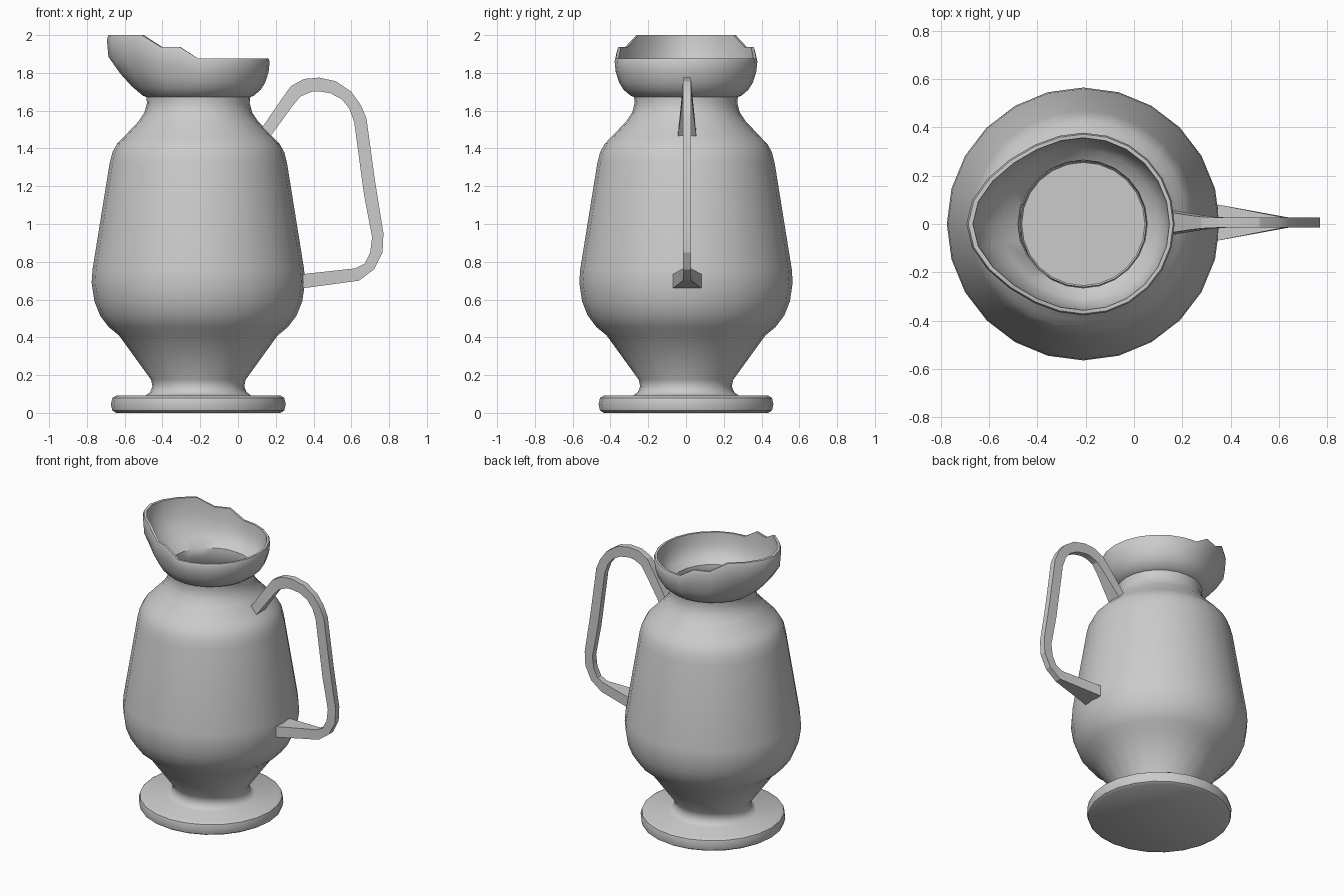
import bpy
import bmesh
from math import sin, cos, pi, radians

if "Cube" in bpy.data.objects:
    bpy.data.objects.remove(bpy.data.objects["Cube"])

SIDES = 24
AXIS_X = -0.21
BOWL_Z, RIM_Z = 1.68, 1.875

clay = bpy.data.materials.new("grey_clay")
clay.use_nodes = True
grey = (0.6, 0.6, 0.6, 1)
clay.diffuse_color = grey
clay.node_tree.nodes["Principled BSDF"].inputs["Base Color"].default_value = grey


def finish(name, bm, angle):
    bmesh.ops.recalc_face_normals(bm, faces=bm.faces)
    mesh = bpy.data.meshes.new(name)
    bm.to_mesh(mesh)
    bm.free()
    mesh.materials.append(clay)
    obj = bpy.data.objects.new(name, mesh)
    bpy.context.collection.objects.link(obj)
    bpy.ops.object.select_all(action='DESELECT')
    obj.select_set(True)
    bpy.context.view_layer.objects.active = obj
    bpy.ops.object.shade_smooth_by_angle(angle=radians(angle))
    return obj


def spout(r, z, i):
    """Pull the left half of the bowl out and up in steps."""
    a = 2 * pi * i / SIDES
    x, y = r * cos(a), r * sin(a)
    t = min(1, max(0, (z - BOWL_Z) / (RIM_Z - BOWL_Z)))
    if x < -0.001 and t > 0:
        x *= 1 + 0.28 * min(1, 1.6 * t) * cos(a) ** 2
        steps = abs(i - SIDES // 2)
        z += t * (0.125 if steps <= 3 else 0.062)
    return AXIS_X + x, y, z


def lathe(name, profile, angle):
    bm = bmesh.new()
    rings = [[bm.verts.new(spout(r, z, i)) for i in range(SIDES)] for r, z in profile]
    for low, high in zip(rings, rings[1:]):
        for i in range(SIDES):
            j = (i + 1) % SIDES
            bm.faces.new((low[i], low[j], high[j], high[i]))
    bm.faces.new(rings[0])
    bm.faces.new(rings[-1])
    return finish(name, bm, angle)


# Jug: foot, waist, belly, shoulder, neck and bowl, then back down inside
foot = [(0.435, 0), (0.455, 0.012), (0.463, 0.045), (0.455, 0.08), (0.435, 0.092)]
waist = [(0.28, 0.092), (0.255, 0.11), (0.243, 0.14), (0.25, 0.175)]
belly = [(0.42, 0.41), (0.475, 0.455), (0.52, 0.515), (0.55, 0.59), (0.565, 0.69), (0.56, 0.76)]
shoulder = [(0.47, 1.32), (0.455, 1.38), (0.43, 1.425), (0.40, 1.455)]
neck = [(0.315, 1.545), (0.285, 1.59), (0.272, 1.64), (0.275, 1.672)]
bowl = [(0.295, 1.68), (0.33, 1.71), (0.355, 1.75), (0.372, 1.805), (0.378, 1.86), (0.372, 1.875)]
inside = [(0.357, 1.875), (0.351, 1.81), (0.335, 1.76), (0.31, 1.72), (0.265, 1.69), (0.26, 1.64),
          (0.30, 1.545), (0.42, 1.41), (0.45, 1.32), (0.545, 0.69), (0.50, 0.52), (0.255, 0.205)]
lathe("jug_body", foot + waist + belly + shoulder + neck + bowl + inside, 40)

# Handle: pairs of outer and inner points with a half width
handle = [
    ((0.10, 1.47), (0.165, 1.455), 0.05),
    ((0.23, 1.66), (0.285, 1.62), 0.03),
    ((0.28, 1.73), (0.33, 1.675), 0.024),
    ((0.35, 1.768), (0.39, 1.70), 0.021),
    ((0.43, 1.775), (0.43, 1.702), 0.021),
    ((0.52, 1.755), (0.49, 1.692), 0.021),
    ((0.60, 1.70), (0.55, 1.66), 0.021),
    ((0.65, 1.63), (0.59, 1.61), 0.021),
    ((0.68, 1.56), (0.615, 1.54), 0.021),
    ((0.725, 1.23), (0.668, 1.15), 0.021),
    ((0.77, 0.95), (0.71, 0.93), 0.021),
    ((0.765, 0.85), (0.70, 0.85), 0.021),
    ((0.72, 0.76), (0.67, 0.79), 0.021),
    ((0.64, 0.70), (0.62, 0.765), 0.021),
    ((0.345, 0.66), (0.345, 0.735), 0.075),
]
bm = bmesh.new()
sections = []
for (ox, oz), (ix, iz), w in handle:
    corners = ((ox, -w, oz), (ox, w, oz), (ix, w, iz), (ix, -w, iz))
    sections.append([bm.verts.new((x, y + 0.006, z)) for x, y, z in corners])
for a, b in zip(sections, sections[1:]):
    for i in range(4):
        j = (i + 1) % 4
        bm.faces.new((a[i], a[j], b[j], b[i]))
bm.faces.new(sections[0])
bm.faces.new(sections[-1])
finish("handle", bm, 20)
